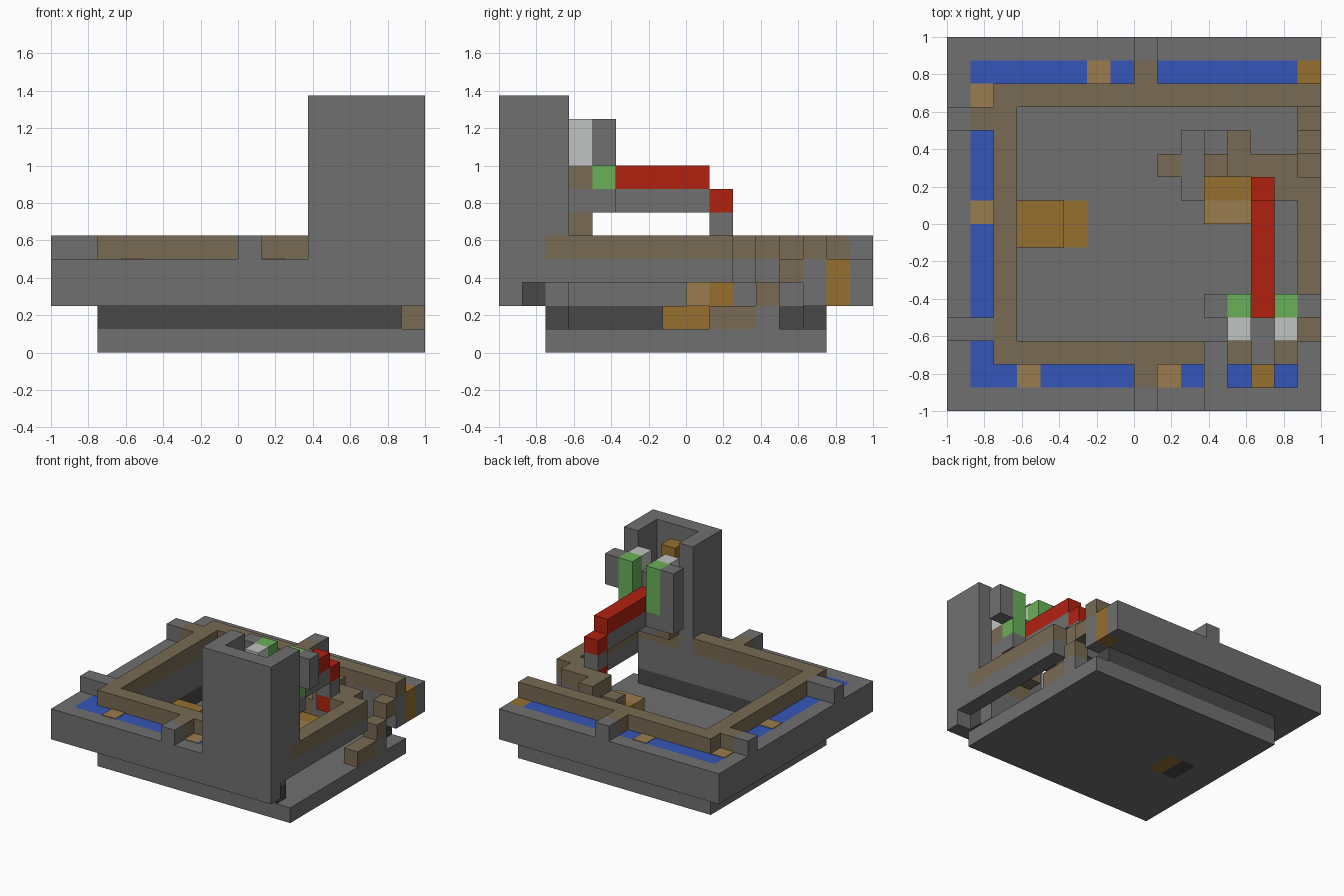
import bpy
import bmesh
from mathutils import Matrix, Vector

if "Cube" in bpy.data.objects:
    bpy.data.objects.remove(bpy.data.objects["Cube"], do_unlink=True)

UNIT = 1 / 8  # edge of one building block


def linear(value):
    value /= 255
    return value / 12.92 if value <= 0.04045 else ((value + 0.055) / 1.055) ** 2.4


def material(name, hex_code):
    colour = [linear(channel) for channel in bytes.fromhex(hex_code)] + [1]
    mat = bpy.data.materials.new(name)
    mat.use_nodes = True
    mat.diffuse_color = colour
    mat.node_tree.nodes["Principled BSDF"].inputs["Base Color"].default_value = colour
    return mat


stone = material("stone grey", "707070")
dark = material("dark grey", "484848")
brown = material("weathered brown", "786A53")
tan = material("light brown", "9A7C50")
wood = material("orange wood", "96702F")
water = material("water blue", "3556B8")
green = material("leaf green", "69B058")
red = material("bright red", "B02110")
pale = material("pale grey", "C0C3C1")


def blocks(name, mat, *boxes):
    """One object from boxes given as x, y and z ranges in block units."""
    bm = bmesh.new()
    for xs, ys, zs in boxes:
        low = Vector((xs[0], ys[0], zs[0]))
        high = Vector((xs[1], ys[1], zs[1]))
        middle = (low + high) / 2 - Vector((8, 8, 0))
        bmesh.ops.create_cube(
            bm, size=1,
            matrix=Matrix.Translation(middle * UNIT) @ Matrix.Diagonal(((high - low) * UNIT).to_4d()))
    mesh = bpy.data.meshes.new(name)
    bm.to_mesh(mesh)
    bm.free()
    mesh.materials.append(mat)
    obj = bpy.data.objects.new(name, mesh)
    bpy.context.collection.objects.link(obj)
    return obj


# Named ranges used by many parts
front_moat, back_moat, left_moat = (1, 2), (14, 15), (1, 2)
front_wall, back_wall, left_wall, right_wall = (2, 3), (13, 14), (2, 3), (15, 16)
cellar, lower, upper, rim = (1, 2), (2, 3), (3, 4), (4, 5)
both, floor = (2, 4), (0, 1)

# Base slab with a hatch
blocks("base_slab", stone,
       ((2, 4), (2, 14), floor), ((6, 16), (2, 14), floor),
       ((4, 6), (2, 7), floor), ((4, 6), (9, 14), floor))
blocks("hatch_shaft", dark, ((4, 5), (7, 9), floor))
blocks("hatch_step", wood, ((5, 6), (7, 9), floor))
blocks("hatch_chest", wood, ((3, 5), (7, 9), cellar))

# Dark plinth under the inner walls
blocks("plinth", dark,
       ((2, 15), front_wall, cellar), ((2, 15), back_wall, cellar),
       (left_wall, (3, 13), cellar), ((14, 15), front_moat, lower))

# Outer wall, moat bed and water
blocks("outer_wall", stone,
       ((0, 16), (0, 1), both), ((0, 16), (15, 16), both), ((0, 1), (1, 15), both))
blocks("moat_bed", stone,
       ((1, 14), front_moat, lower), ((1, 15), back_moat, lower), (left_moat, (2, 14), lower))
blocks("moat_water", water,
       ((1, 15), front_moat, upper), ((1, 15), back_moat, upper), (left_moat, (2, 14), upper))
blocks("moat_end", wood, (right_wall, back_moat, both))

# Small planks lying flush on the water
plank = (4, 4.04)
blocks("moat_planks", tan,
       ((6, 7), back_moat, plank), (left_moat, (13, 14), plank), (left_moat, (8, 9), plank),
       ((3, 4), front_moat, plank), ((9, 10), front_moat, plank))

# Inner walls and their brown cap
blocks("inner_wall", stone,
       ((2, 15), front_wall, both), ((2, 16), back_wall, both),
       (left_wall, (3, 13), both), (right_wall, (2, 10), upper))
blocks("wall_cap", brown,
       ((2, 11), front_wall, rim), ((12, 16), front_wall, rim),
       ((2, 16), back_wall, rim), (left_wall, (3, 13), rim), (right_wall, (3, 10), rim))

# Small bridges between the outer and inner walls
blocks("bridge_ends", stone,
       ((8, 9), (0, 1), rim), ((8, 9), (15, 16), rim),
       ((0, 2), (3, 4), rim), ((0, 1), (12, 13), rim))
blocks("bridge_spans", brown,
       ((8, 9), front_moat, rim), ((8, 9), back_moat, rim), (left_moat, (12, 13), rim))

# Stair down through the open side
blocks("side_stair", brown,
       (right_wall, (12, 13), upper), (right_wall, (11, 12), lower), (right_wall, (9, 11), cellar))
blocks("stair_support", stone, (right_wall, (11, 12), cellar))

# Inner stair and landing
blocks("landing_stone", stone,
       ((10, 13), (9, 12), cellar), ((11, 13), (10, 12), lower),
       ((12, 13), (10, 12), upper), ((13, 15), (10, 11), upper))
blocks("landing_cap", brown,
       ((12, 13), (10, 12), rim), ((13, 15), (10, 11), rim), ((14, 15), (9, 10), rim),
       ((11, 12), (10, 11), upper), ((9, 10), (10, 11), cellar))
blocks("bench_back", wood, ((11, 13), (9, 10), lower))
blocks("bench_front", tan, ((11, 13), (8, 9), lower))

# Tall tower shell, open toward the courtyard
blocks("tower_shell", stone,
       ((11, 16), (0, 1), (4, 11)), ((11, 12), (1, 3), (4, 11)),
       (right_wall, (1, 2), (3, 11)), (right_wall, (2, 3), (5, 11)))
blocks("tower_post", wood, ((13, 14), front_moat, (4, 10)))

# Mechanism inside the tower, mirrored about the arm
blocks("tower_core", stone,
       ((13, 14), (2, 4), (5, 9)), ((12, 15), (3, 5), (6, 7)),
       ((11, 12), (4, 5), (6, 10)), (right_wall, (4, 5), (8, 10)))
for side, left in (("right", 12), ("left", 14)):
    span = (left, left + 1)
    blocks(side + "_tower_ledge", brown, (span, (2, 3), (5, 7)), (span, (3, 4), (5, 6)),
           (span, (2, 4), (7, 8)))
    blocks(side + "_pale_block", pale, (span, (3, 4), (8, 10)))
    blocks(side + "_green_post", green, (span, (4, 5), (7, 10)))

# Red chute on its grey arm
chute = (13, 14)
blocks("chute_arm", stone, (chute, (5, 9), (6, 7)), (chute, (9, 10), (5, 6)))
blocks("red_chute", red, (chute, (4, 9), (7, 8)), (chute, (9, 10), (6, 7)), (chute, (9, 10), rim))
